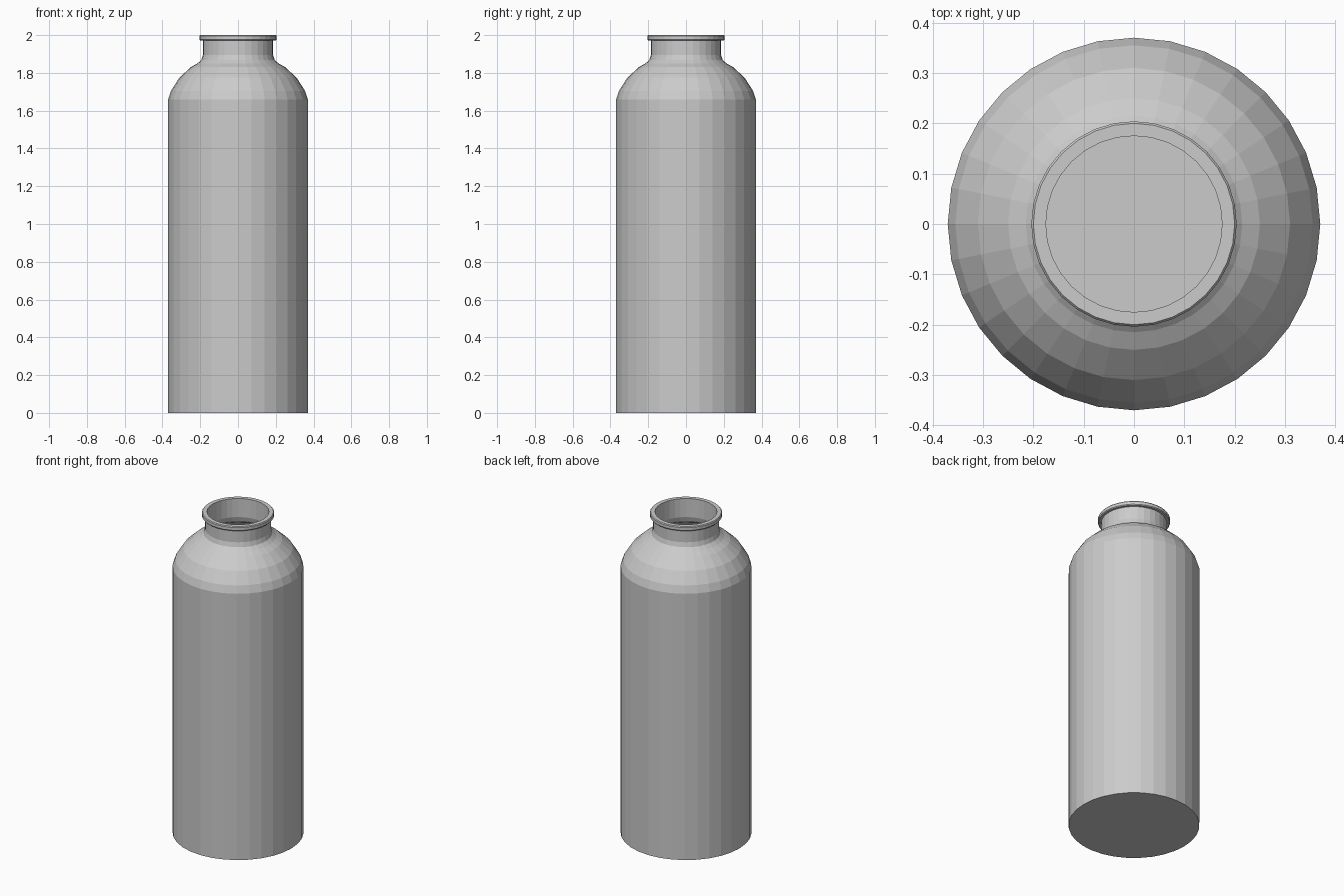
import bpy
import bmesh
from math import cos, sin, tau

cube = bpy.data.objects.get("Cube")
if cube:
    bpy.data.objects.remove(cube, do_unlink=True)

SIDES = 32

metal = bpy.data.materials.new("grey_metal")
metal.use_nodes = True
grey = (0.6, 0.6, 0.6, 1.0)
metal.diffuse_color = grey
metal.node_tree.nodes["Principled BSDF"].inputs["Base Color"].default_value = grey


def lathe(name, profile):
    """Turn (radius, height) points around z and cap both ends of the profile."""
    bm = bmesh.new()
    rings = [[bm.verts.new((r * cos(tau * i / SIDES), r * sin(tau * i / SIDES), z))
              for i in range(SIDES)] for r, z in profile]
    for low, high in zip(rings, rings[1:]):
        for i in range(SIDES):
            j = (i + 1) % SIDES
            bm.faces.new((low[i], low[j], high[j], high[i]))
    bm.faces.new(rings[0][::-1])
    bm.faces.new(rings[-1])
    bmesh.ops.recalc_face_normals(bm, faces=bm.faces)
    mesh = bpy.data.meshes.new(name)
    bm.to_mesh(mesh)
    bm.free()
    mesh.materials.append(metal)
    obj = bpy.data.objects.new(name, mesh)
    bpy.context.collection.objects.link(obj)
    return obj


# Outer wall: straight body, rounded shoulder, neck and rolled lip
shoulder = [(0.37, 1.66), (0.355, 1.705), (0.31, 1.775), (0.25, 1.83),
            (0.215, 1.85), (0.194, 1.868), (0.186, 1.895)]
lip = [(0.186, 1.972), (0.2, 1.972), (0.204, 1.977), (0.204, 1.995), (0.2, 2.0)]

# Inner wall: follows the shoulder down to a flat floor
wall = 0.011
inside = [(0.175, 2.0)] + [(r - wall, z - wall) for r, z in reversed(shoulder)]
inside.append((0.37 - wall, wall))

lathe("bottle", [(0.37, 0.0)] + shoulder + lip + inside)
